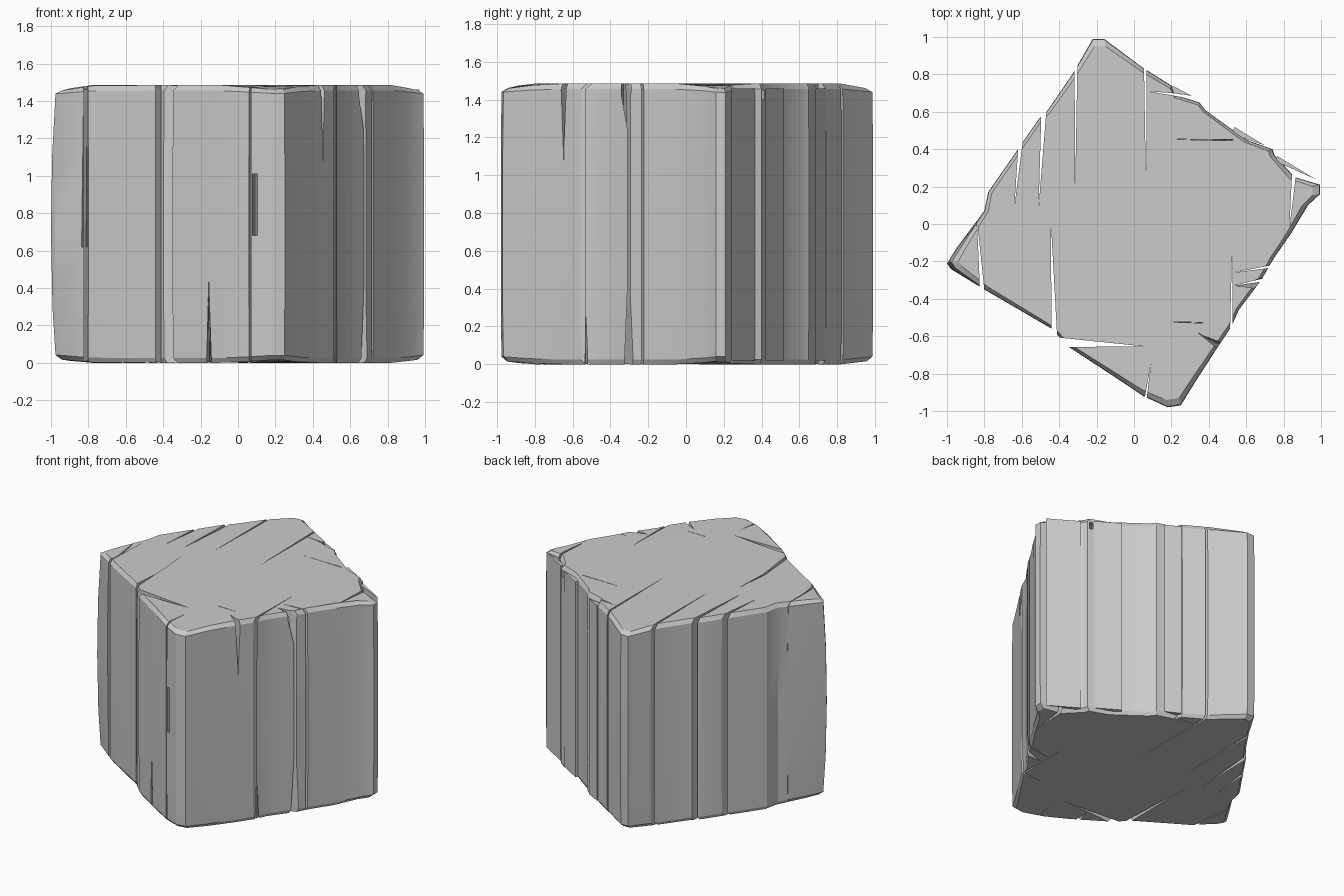
import bpy
import bmesh
from mathutils import Vector

default_cube = bpy.data.objects.get("Cube")
if default_cube:
    bpy.data.objects.remove(default_cube, do_unlink=True)

stone = bpy.data.materials.new("stone_grey")
stone.use_nodes = True
stone.diffuse_color = (0.6, 0.6, 0.6, 1)
stone.node_tree.nodes["Principled BSDF"].inputs["Base Color"].default_value = stone.diffuse_color


def loft(bm, rings):
    """Skin a stack of matching closed rings and cap both ends."""
    layers = [[bm.verts.new(point) for point in ring] for ring in rings]
    count = len(layers[0])
    for lower, upper in zip(layers, layers[1:]):
        for i in range(count):
            j = (i + 1) % count
            bm.faces.new((lower[i], lower[j], upper[j], upper[i]))
    bm.faces.new(layers[0][::-1])
    bm.faces.new(layers[-1])


def make_object(name, bm):
    bmesh.ops.recalc_face_normals(bm, faces=bm.faces[:])
    mesh = bpy.data.meshes.new(name)
    bm.to_mesh(mesh)
    bm.free()
    mesh.materials.append(stone)
    obj = bpy.data.objects.new(name, mesh)
    bpy.context.collection.objects.link(obj)
    return obj


def wedge_ring(tip, mouth, width, z):
    """Triangle pointing at the tip and opening towards the mouth."""
    tip, mouth = Vector(tip), Vector(mouth)
    along = (mouth - tip).normalized()
    side = Vector((-along.y, along.x)) * width / 2
    return [(p.x, p.y, z) for p in (tip, mouth - side, mouth + side)]


# Block outline, counter-clockwise from the front corner
outline = [
    (.18, -.98), (.25, -.97), (.33, -.84), (.44, -.67), (.52, -.55), (.56, -.46),
    (.68, -.30), (.75, -.18), (.84, -.05), (.93, .1), (.995, .16), (.995, .21),
    (.86, .25), (.75, .37), (.74, .4), (.6, .45), (.38, .61), (.35, .65),
    (.22, .69), (.2, .74), (.04, .84), (-.16, .99), (-.22, .99), (-.33, .8),
    (-.46, .61), (-.51, .56), (-.78, .17), (-.8, .07), (-.95, -.13),
    (-1, -.21), (-.98, -.24), (-.8, -.35), (-.44, -.56), (-.36, -.65),
    (-.1, -.82), (.05, -.92),
]


def block_ring(z, inset, pinch, drop):
    """Outline at one height; the left corner bulges, far corners are worn."""
    ring = []
    for x, y in outline:
        reach = Vector((x, y)).length
        shrink = 1 - inset * reach ** 2
        if x < -.8:
            shrink -= pinch
        worn = drop * max(0, reach - .85) * 2
        ring.append((x * shrink, y * shrink, z + worn))
    return ring


bm = bmesh.new()
loft(bm, [
    block_ring(0, .035, .02, .05),
    block_ring(.025, .004, .02, .05),
    block_ring(.3, 0, .008, 0),
    block_ring(.7, 0, 0, 0),
    block_ring(1.1, 0, .006, 0),
    block_ring(1.455, .004, .02, -.05),
    block_ring(1.485, .04, .02, -.08),
])
block = make_object("stone_block", bm)

# Cracks running through the full height: tip, mouth, width at the mouth
through_cracks = [
    ((-.445, .02), (-.425, -.62), .03),
    ((.06, -.655), (-.45, -.63), .055),
    ((-.84, .03), (-.81, -.38), .025),
    ((-.315, .17), (-.31, .86), .015),
    ((.065, .16), (.06, .9), .015),
    ((.07, .71), (.4, .67), .03),
    ((.83, -.03), (.86, .32), .025),
    ((.525, -.1), (.52, -.6), .014),
    ((-.51, .09), (-.48, .64), .028),
    ((-.64, .09), (-.6, .5), .025),
    ((.53, -.33), (.74, -.29), .02),
    ((.53, -.26), (.78, -.22), .015),
    ((.09, -.75), (.06, -.95), .012),
]
# Partial splits: tip, mouth, then height and width at the bottom and top
partial_splits = [
    ((.34, -.58), (.48, -.66), (1.08, .002), (1.6, .05)),
    ((.55, -.33), (.73, -.3), (1.25, .002), (1.6, .11)),
    ((.53, -.33), (.72, -.3), (-.1, .06), (.62, .002)),
    ((.37, -.53), (.6, -.53), (-.1, .03), (.25, .002)),
    ((-.15, -.65), (-.16, -.82), (-.1, .04), (.45, .002)),
    ((.09, -.8), (.09, -.96), (.68, .03), (1.01, .03)),
    ((-.8, -.2), (-.83, -.36), (.62, .03), (1.32, .01)),
    ((.18, .455), (.53, .448), (1.4, .001), (1.6, .012)),
    ((.41, -.53), (.21, -.525), (1.4, .001), (1.6, .01)),
    ((.68, .37), (.76, .46), (1.4, .06), (1.45, .06)),
]

bm = bmesh.new()
for tip, mouth, width in through_cracks:
    loft(bm, [wedge_ring(tip, mouth, width, z) for z in (-.2, 1.7)])
for tip, mouth, (low, low_width), (high, high_width) in partial_splits:
    loft(bm, [wedge_ring(tip, mouth, low_width, low),
              wedge_ring(tip, mouth, high_width, high)])
cutter = make_object("crack_cutter", bm)
cutter.hide_render = True

# Carve the cracks out of the block and discard the cutter
bpy.context.view_layer.objects.active = block
carve = block.modifiers.new("cracks", 'BOOLEAN')
carve.operation = 'DIFFERENCE'
carve.solver = 'EXACT'
carve.use_self = True
carve.object = cutter
bpy.ops.object.modifier_apply(modifier=carve.name)
bpy.data.objects.remove(cutter, do_unlink=True)

# Thin flakes standing off the back left face
flakes = {
    "back_flake": ((.31, .685), (.2, .72), .04),
    "middle_flake": ((.7, .42), (.53, .5), .04),
    "corner_flake": ((.97, .24), (.76, .35), .03),
}
for name, (tip, mouth, width) in flakes.items():
    bm = bmesh.new()
    loft(bm, [wedge_ring(tip, mouth, width, z) for z in (.02, 1.46)])
    make_object(name, bm)

# Soften gentle facets and keep the cracks crisp
bpy.ops.object.select_all(action='DESELECT')
block.select_set(True)
bpy.context.view_layer.objects.active = block
bpy.ops.object.shade_smooth_by_angle(angle=.4)
